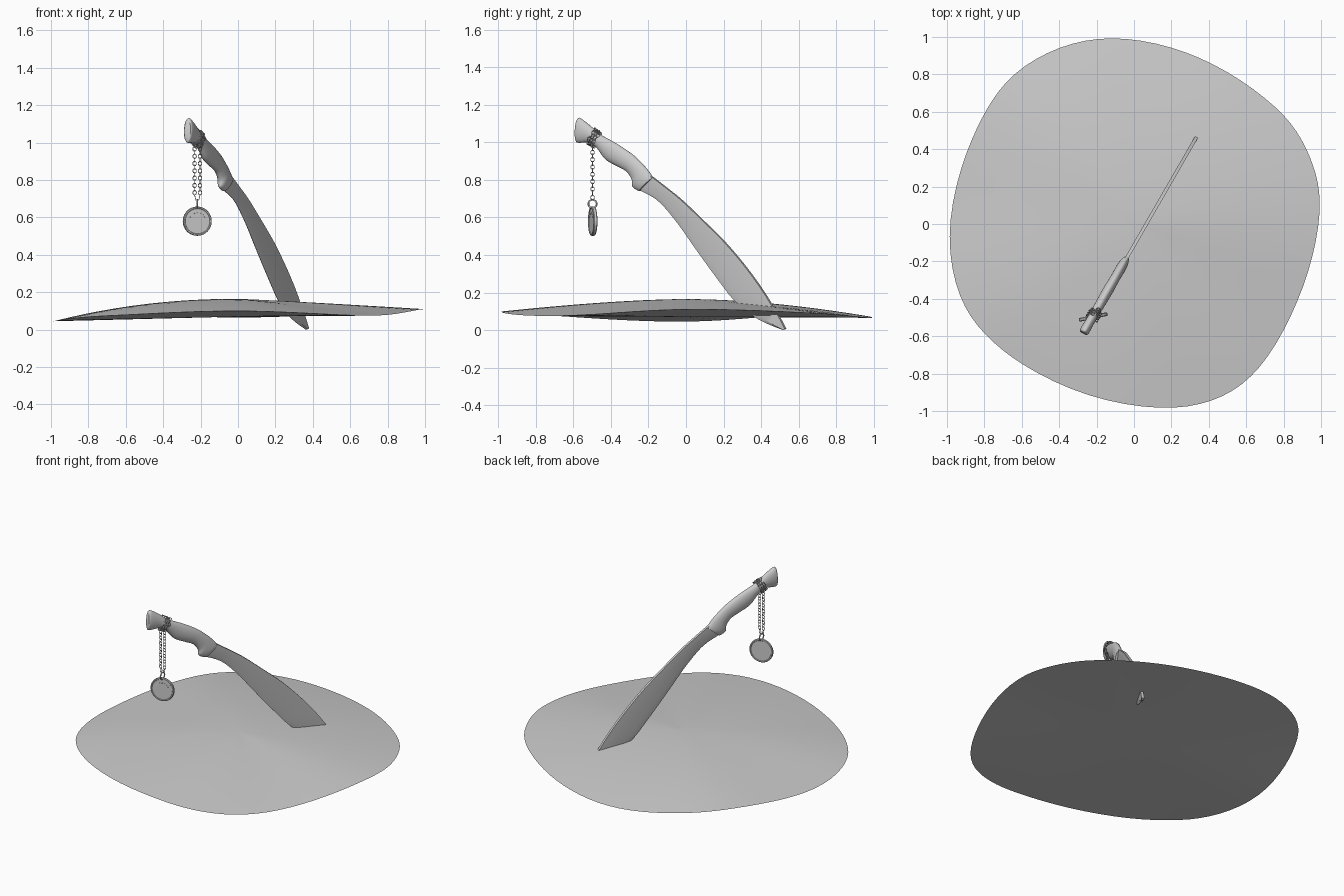
import bpy, bmesh, math
from mathutils import Vector, Matrix

if "Cube" in bpy.data.objects:
    bpy.data.objects.remove(bpy.data.objects["Cube"])

N = Vector((0.866, -0.5, 0))          # normal of the knife's vertical plane


def P(y, z, off=0.0):
    """Point in the knife plane given by side-view y and z, shifted along N."""
    u = (y + 0.0285) / 0.866
    return Vector((0.5 * u + 0.0495, y, z)) + N * off


def spline(pts, n, closed=False):
    """Catmull-Rom interpolation of tuples, n steps per span."""
    pts = [Vector(p) for p in pts]
    k, out = len(pts), []
    get = (lambda i: pts[i % k]) if closed else (lambda i: pts[max(0, min(k - 1, i))])
    for i in range(k if closed else k - 1):
        a, b, c, d = (get(i + j) for j in (-1, 0, 1, 2))
        for s in range(n):
            t = s / n
            out.append(0.5 * (2 * b + (c - a) * t + (2 * a - 5 * b + 4 * c - d) * t ** 2
                              + (3 * b - a - 3 * c + d) * t ** 3))
    if not closed:
        out.append(pts[-1])
    return out


def finish(name, bm, angle=35, fix=True):
    if fix:
        bmesh.ops.recalc_face_normals(bm, faces=bm.faces[:])
    me = bpy.data.meshes.new(name)
    bm.to_mesh(me)
    bm.free()
    ob = bpy.data.objects.new(name, me)
    bpy.context.collection.objects.link(ob)
    bpy.ops.object.select_all(action='DESELECT')
    ob.select_set(True)
    bpy.context.view_layer.objects.active = ob
    bpy.ops.object.shade_smooth_by_angle(angle=math.radians(angle))
    return ob


def loft(name, rings, angle=35):
    bm = bmesh.new()
    vs = [[bm.verts.new(p) for p in r] for r in rings]
    m = len(vs[0])
    for a, b in zip(vs, vs[1:]):
        for i in range(m):
            bm.faces.new((a[i], a[(i + 1) % m], b[(i + 1) % m], b[i]))
    bm.faces.new(vs[0])
    bm.faces.new(vs[-1])
    return finish(name, bm, angle)


def add_ring(bm, M, R, r, seg=12, sides=6, stretch=1.0):
    """Torus around local z, stretched along local x."""
    vs = []
    for i in range(seg):
        a = math.tau * i / seg
        row = []
        for j in range(sides):
            b = math.tau * j / sides
            q = R + r * math.cos(b)
            row.append(bm.verts.new(M @ Vector((q * math.cos(a) * stretch, q * math.sin(a), r * math.sin(b)))))
        vs.append(row)
    for i in range(seg):
        for j in range(sides):
            k, l = (i + 1) % seg, (j + 1) % sides
            bm.faces.new((vs[i][j], vs[k][j], vs[k][l], vs[i][l]))


def chain(name, pts, ups, roll=0):
    """Links along a path, alternately rolled by a quarter turn."""
    bm = bmesh.new()
    for i in range(len(pts) - 1):
        x = (pts[i + 1] - pts[i]).normalized()
        y = ups[i].cross(x).normalized()
        z = x.cross(y)
        M = Matrix((x, y, z)).transposed().to_4x4()
        M = Matrix.Translation((pts[i] + pts[i + 1]) / 2) @ M
        M = M @ Matrix.Rotation(math.radians(roll + 90 * (i % 2)), 4, 'X')
        add_ring(bm, M, 0.0095, 0.002, stretch=1.25)
    return finish(name, bm, 60)


# ground mound: domed top over a shallow underside, sharing a wavy rim
rim = [(1, .07), (.975, .27), (.895, .46), (.77, .62), (.5, .82), (.2, .95), (-.12, 1.003), (-.4, .95),
       (-.65, .805), (-.8, .6), (-.93, .3), (-1, -.07), (-.935, -.4), (-.8, -.59), (-.6, -.755),
       (-.25, -.925), (.15, -.993), (.42, -.95), (.63, -.825), (.8, -.58), (.94, -.25)]
rim = spline(rim, 4, True)
for _ in range(6):                                         # relax the outline
    rim = [(rim[i - 1] + 2 * p + rim[(i + 1) % len(rim)]) / 4 for i, p in enumerate(rim)]
heights = [.11, .09, .065, .088, .045, .075, .1, .075]     # rim height every 45 degrees
heights = spline([(h, 0) for h in heights], 16, True)
bm = bmesh.new()
top = bm.verts.new((0, 0, 0.165))
base = bm.verts.new((0, 0, 0.07))
rows, STEPS = [], 12
for k in range(1, STEPS + 1):
    r, row = k / STEPS, []
    for p in rim:
        f = math.atan2(p.y, p.x) / math.tau % 1 * 128
        i = int(f)
        edge = heights[i % 128].x * (i + 1 - f) + heights[(i + 1) % 128].x * (f - i)
        power = 1.6 - 0.5 * p.normalized().x
        row.append(bm.verts.new((p.x * r, p.y * r, 0.165 - (0.165 - edge) * r ** power)))
    rows.append(row)
m = len(rim)
for i in range(m):
    j = (i + 1) % m
    bm.faces.new((top, rows[0][i], rows[0][j]))
    bm.faces.new((base, rows[-1][j], rows[-1][i]))
    for a, b in zip(rows, rows[1:]):
        bm.faces.new((a[i], b[i], b[j], a[j]))
finish("ground_mound", bm, 60)

# blade stations: spine y, z and cutting edge y, z
blade = [(-.19, .825, -.26, .75), (-.10, .755, -.18, .71), (-.02, .69, -.12, .66),
         (.10, .575, -.037, .558), (.204, .472, .035, .455), (.30, .36, .11, .35),
         (.37, .268, .18, .255), (.42, .195, .25, .165), (.46, .13, .34, .085),
         (.50, .065, .43, .035), (.531, .006, .515, .001)]
rings = []
for sy, sz, ey, ez in spline(blade, 3):
    by, bz = sy + 0.78 * (ey - sy), sz + 0.78 * (ez - sz)
    rings.append([P(sy, sz, .009), P(by, bz, .008), P(ey, ez, .001),
                  P(ey, ez, -.001), P(by, bz, -.008), P(sy, sz, -.009)])
loft("blade", rings, 20)

# handle stations: top y, z, bottom y, z, half thickness
handle = [(-.580, 1.120, -.586, 1.010, .020), (-.572, 1.131, -.580, .999, .025),
          (-.555, 1.124, -.556, .998, .026), (-.507, 1.086, -.522, 1.0, .024),
          (-.470, 1.052, -.500, .988, .024), (-.440, 1.032, -.474, .970, .025),
          (-.384, 1.002, -.427, .908, .027), (-.33, .968, -.368, .873, .028),
          (-.278, .930, -.315, .843, .026), (-.232, .885, -.287, .80, .026),
          (-.205, .855, -.285, .765, .027), (-.185, .828, -.266, .748, .026),
          (-.174, .812, -.247, .740, .022)]
rings = []
for ty, tz, by, bz, t in spline(handle, 4):
    A, B = P(ty, tz), P(by, bz)
    rings.append([(A + B) / 2 + (A - B) / 2 * math.cos(a) + N * t * math.sin(a)
                  for a in (math.tau * i / 24 for i in range(24))])
loft("handle", rings, 40)

# chain wrapped three turns around the grip
A, B = P(-.470, 1.060), P(-.506, .984)
mid, ra = (A + B) / 2, (A - B) / 2
axis = N.cross(ra).normalized()
pts, ups = [], []
PER = 12
for i in range(3 * PER + 1):
    a = math.tau * i / PER
    rad = ra * math.cos(a) * 1.02 + N * 0.030 * math.sin(a)
    pts.append(mid + rad + axis * (i / (3 * PER) - 0.5) * 0.045)
    ups.append(rad.normalized())
chain("wrapped_chain", pts, ups, 45)

# two hanging strands meeting at the pendant ring
for side, x in (("left", -.232), ("right", -.203)):
    strand = [Vector((x, -.498, 1.015 - .0195 * i)) for i in range(16)]
    strand.append(Vector((x * .5 - .109, -.498, .689)))
    chain("hanging_chain_" + side, strand, [Vector((0, 1, 0))] * len(strand))

# pendant ring, seen round from the side
bm = bmesh.new()
add_ring(bm, Matrix.Translation((-.218, -.498, .672)) @ Matrix.Rotation(math.pi / 2, 4, 'Y'),
         .022, .0045, 24, 8)
finish("pendant_ring", bm, 60)

# medallion: turned disc with a raised rim
M = (Matrix.Translation((-.218, -.497, .58)) @ Matrix.Rotation(math.radians(12), 4, 'Z')
     @ Matrix.Rotation(math.pi / 2, 4, 'X'))
profile = [(.067, -.007), (.069, -.010), (.075, -.010), (.078, -.006),
           (.078, .006), (.075, .010), (.069, .010), (.067, .007)]
loft("medallion", [[M @ Vector((r * math.cos(a), r * math.sin(a), z))
                    for a in (math.tau * i / 40 for i in range(40))] for r, z in profile], 30)

# small studs on the medallion face
bm = bmesh.new()
for i in range(7):
    a = math.radians(30 + 20 * i)
    bmesh.ops.create_icosphere(bm, subdivisions=1, radius=.003, matrix=M @ Matrix.Translation(
        (.045 * math.cos(a), .045 * math.sin(a), .007)))
finish("medallion_studs", bm, 60)
